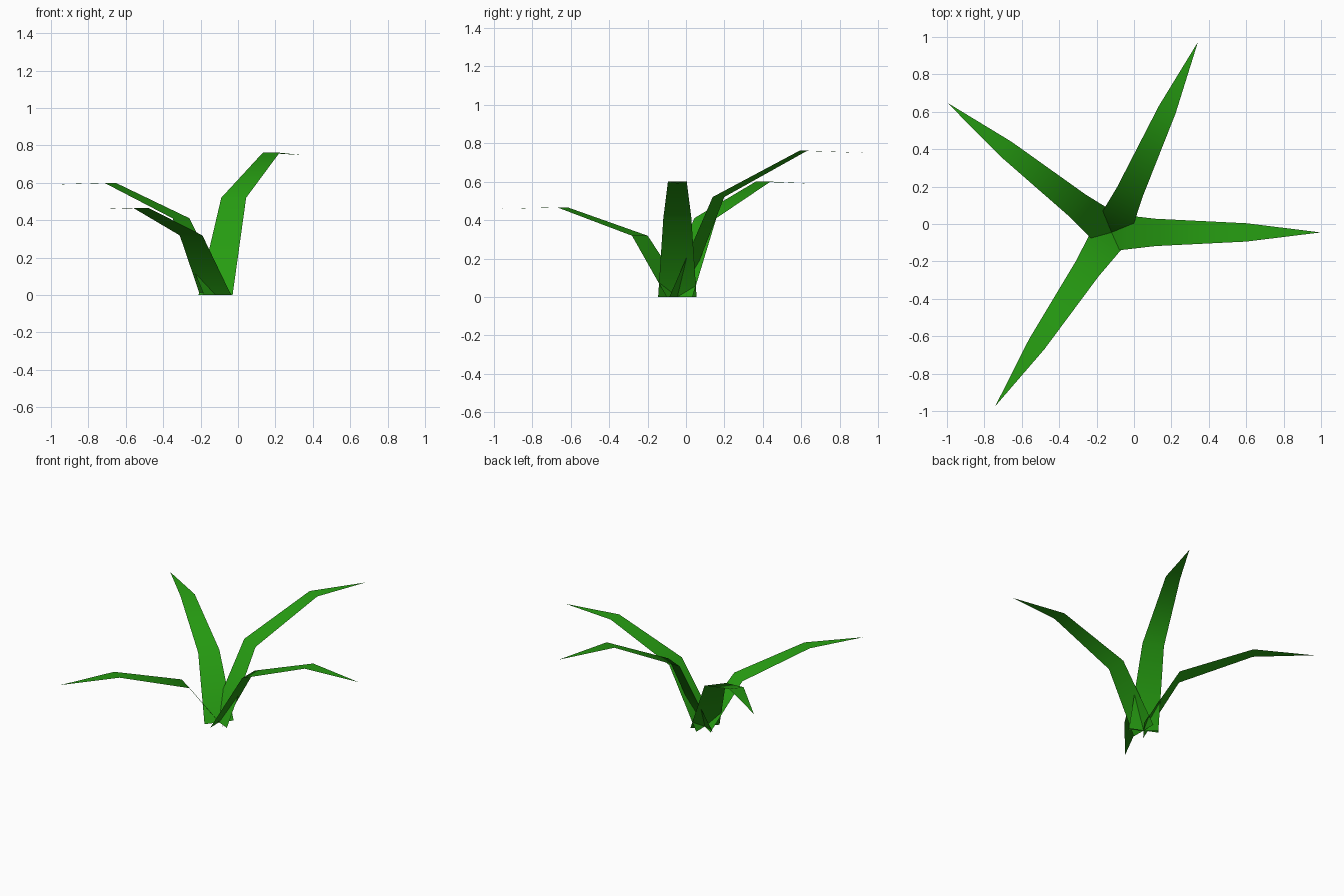
import bpy
import bmesh
from math import cos, sin, radians

cube = bpy.data.objects.get("Cube")
if cube:
    bpy.data.objects.remove(cube, do_unlink=True)

# Leaf green
green = bpy.data.materials.new("leaf_green")
green.use_nodes = True
color = (0.02, 0.34, 0.006, 1)
green.diffuse_color = color
green.node_tree.nodes["Principled BSDF"].inputs["Base Color"].default_value = color

ROOT = (-0.12, -0.045)
# Leaf profile: distance from the root, height, half width
PROFILE = [(0, 0, 0.1), (0.235, 0.41, 0.073), (0.72, 0.6, 0.049)]
TIP = (1.118, 0.59)


def make_leaf(name, angle, height):
    """Single-sided bent blade that narrows to a point."""
    c, s = cos(radians(angle)), sin(radians(angle))
    bm = bmesh.new()

    def vert(out, side, z):
        return bm.verts.new((ROOT[0] + out * c - side * s,
                             ROOT[1] + out * s + side * c, z * height))

    rows = [(vert(r, -w, z), vert(r, w, z)) for r, z, w in PROFILE]
    for (a, b), (d, e) in zip(rows, rows[1:]):
        bm.faces.new((a, d, e, b))
    right, left = rows[-1]
    bm.faces.new((right, vert(TIP[0], 0, TIP[1]), left))
    for face in bm.faces:
        face.smooth = True
    mesh = bpy.data.meshes.new(name)
    bm.to_mesh(mesh)
    bm.free()
    mesh.materials.append(green)
    bpy.context.collection.objects.link(bpy.data.objects.new(name, mesh))


# Four leaves around one root, differing in height
make_leaf("left_leaf", 0, 1.0)
make_leaf("tall_back_leaf", 65.6, 1.268)
make_leaf("right_back_leaf", 141.7, 1.0)
make_leaf("low_front_leaf", 236.2, 0.777)
